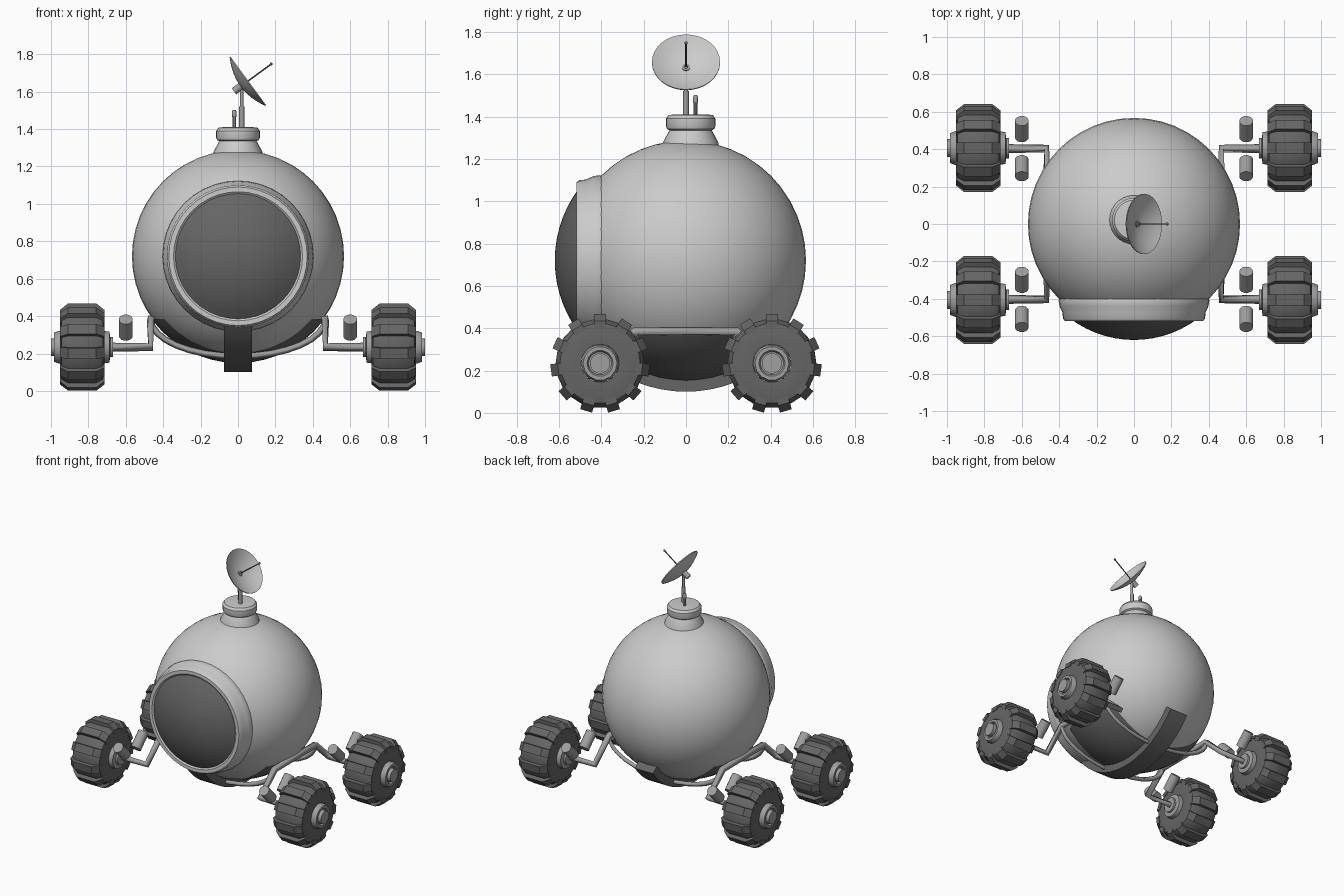
import bpy, bmesh
from math import sin, cos, pi, radians
from mathutils import Vector, Matrix

if "Cube" in bpy.data.objects:
    bpy.data.objects.remove(bpy.data.objects["Cube"])

dark = bpy.data.materials.new("dark_grey")
dark.diffuse_color = (0.13, 0.13, 0.13, 1)
dark.use_nodes = True
dark.node_tree.nodes["Principled BSDF"].inputs["Base Color"].default_value = dark.diffuse_color
mid = bpy.data.materials.new("mid_grey")
mid.diffuse_color = (0.35, 0.35, 0.35, 1)
mid.use_nodes = True
mid.node_tree.nodes["Principled BSDF"].inputs["Base Color"].default_value = mid.diffuse_color


def finish(bm, name, mat=None, smooth=35):
    bmesh.ops.recalc_face_normals(bm, faces=bm.faces)
    me = bpy.data.meshes.new(name)
    bm.to_mesh(me)
    bm.free()
    ob = bpy.data.objects.new(name, me)
    bpy.context.collection.objects.link(ob)
    if mat:
        me.materials.append(mat)
    if smooth:
        bpy.ops.object.select_all(action='DESELECT')
        ob.select_set(True)
        bpy.context.view_layer.objects.active = ob
        bpy.ops.object.shade_smooth_by_angle(angle=radians(smooth))
    return ob


def lathe(name, profile, origin, axis, segs=32, mat=None, closed=False, smooth=35):
    """Spin (radius, height) points around an axis through origin."""
    bm = bmesh.new()
    q = Vector(axis).to_track_quat('Z', 'Y')
    rings = []
    for r, h in profile:
        n = 1 if r == 0 else segs
        rings.append([bm.verts.new(Vector(origin) + q @ Vector(
            (r * cos(2 * pi * i / segs), r * sin(2 * pi * i / segs), h))) for i in range(n)])
    pairs = list(zip(rings, rings[1:])) + ([(rings[-1], rings[0])] if closed else [])
    for a, b in pairs:
        for i in range(segs):
            j = (i + 1) % segs
            ring = [a[i % len(a)], a[j % len(a)], b[j % len(b)], b[i % len(b)]]
            bm.faces.new(list(dict.fromkeys(ring)))
    return finish(bm, name, mat, smooth)


def cyl(name, a, b, r, segs=12, mat=None):
    a, b = Vector(a), Vector(b)
    return lathe(name, [(0, 0), (r, 0), (r, (b - a).length), (0, (b - a).length)], a, b - a, segs, mat)


def pipe(name, pts, r, mat=None):
    """Bent four-sided bar along a path."""
    cu = bpy.data.curves.new(name, 'CURVE')
    cu.dimensions = '3D'
    cu.bevel_depth, cu.bevel_resolution, cu.use_fill_caps = r, 0, True
    sp = cu.splines.new('POLY')
    sp.points.add(len(pts) - 1)
    for p, co in zip(sp.points, pts):
        p.co = (*co, 1)
    ob = bpy.data.objects.new(name, cu)
    bpy.context.collection.objects.link(ob)
    if mat:
        cu.materials.append(mat)
    bpy.ops.object.select_all(action='DESELECT')
    ob.select_set(True)
    bpy.context.view_layer.objects.active = ob
    bpy.ops.object.convert(target='MESH')


C = Vector((0, 0, 0.72))
R = 0.567

# Round cabin
bm = bmesh.new()
bmesh.ops.create_uvsphere(bm, u_segments=48, v_segments=24, radius=R, matrix=Matrix.Translation(C))
finish(bm, "cabin")

# Dark belly panel between the side rails
bm = bmesh.new()
bmesh.ops.create_uvsphere(bm, u_segments=48, v_segments=24, radius=R + 0.004, matrix=Matrix.Translation(C))
for co, no in (((0, 0.24, 0), (0, 1, 0)), ((0, -0.24, 0), (0, -1, 0)), ((0, 0, 0.385), (0, 0, 1))):
    bmesh.ops.bisect_plane(bm, geom=bm.verts[:] + bm.edges[:] + bm.faces[:],
                           plane_co=co, plane_no=no, clear_outer=True)
finish(bm, "belly_panel", dark)

# Front window and its rim
lathe("window_rim", [(0.335, 0.46), (0.335, 0.51), (0.345, 0.518), (0.37, 0.518), (0.38, 0.505),
                     (0.382, 0.475), (0.398, 0.44), (0.403, 0.41), (0.395, 0.38)],
      C, (0, -1, 0), 40, closed=True)
lathe("window", [(R * sin(a), 0.053 + R * cos(a)) for a in (radians(37 * i / 7) for i in range(8))],
      C, (0, -1, 0), 40, dark)

# Strap under the cabin, running front to back
bm = bmesh.new()
secs = []
for i in range(21):
    a = radians(217 + 106 * i / 20)
    secs.append([bm.verts.new((x, r * cos(a), C.z + r * sin(a)))
                 for x, r in ((-0.075, 0.55), (0.075, 0.55), (0.075, 0.62), (-0.075, 0.62))])
for a, b in zip(secs, secs[1:]):
    for k in range(4):
        bm.faces.new((a[k], a[(k + 1) % 4], b[(k + 1) % 4], b[k]))
bm.faces.new(secs[0])
bm.faces.new(secs[-1])
finish(bm, "belly_strap", dark)

# Cradle arcs joining the two rails
for sy in (-1, 1):
    pipe("cradle_arc", [(0.467 * cos(pi * i / 16), 0.24 * sy, 0.385 - 0.2 * sin(pi * i / 16))
                        for i in range(17)], 0.017, mid)

# Wheels, side frames and shock cylinders
WX, WY, WZ, N = 0.833, 0.406, 0.234, 11
TYRE = [(0.09, 0.115), (0.15, 0.118), (0.19, 0.11), (0.21, 0.075),
        (0.21, -0.075), (0.19, -0.11), (0.15, -0.118), (0.09, -0.115)]
HUB = [(0, -0.165), (0.055, -0.165), (0.055, -0.15), (0.085, -0.145), (0.09, -0.11),
       (0.09, 0.125), (0.08, 0.15), (0.062, 0.15), (0.055, 0.135), (0.048, 0.135),
       (0.048, 0.167), (0, 0.167)]
LUG = [(-0.118, 0.17), (-0.118, 0.2), (-0.075, 0.234), (0.075, 0.234), (0.118, 0.2), (0.118, 0.17)]
for sx in (-1, 1):
    pipe("side_frame", [(sx * x, y, z) for x, y, z in (
        (0.68, -0.403, WZ), (0.467, -0.403, WZ), (0.467, -0.24, 0.385),
        (0.467, 0.24, 0.385), (0.467, 0.403, WZ), (0.68, 0.403, WZ))], 0.024, mid)
    for sy in (-1, 1):
        o = Vector((sx * WX, sy * WY, WZ))
        lathe("tyre", TYRE, o, (sx, 0, 0), 22, dark, closed=True)
        lathe("wheel_hub", HUB, o, (sx, 0, 0), 14, mid)
        # Tread lugs, one at the very top
        bm = bmesh.new()
        for k in range(N):
            rot = Matrix.Rotation(2 * pi * k / N, 3, 'X')
            ends = [[bm.verts.new(o + rot @ Vector((h, t, r))) for h, r in LUG] for t in (-0.029, 0.029)]
            bm.faces.new(ends[0])
            bm.faces.new(ends[1])
            for i in range(6):
                j = (i + 1) % 6
                bm.faces.new((ends[0][i], ends[0][j], ends[1][j], ends[1][i]))
        finish(bm, "tread_lugs", dark, smooth=0)
        # Pair of cylinders in a V above the axle
        for d in (-1, 1):
            p = Vector((sx * 0.6, sy * 0.403, WZ))
            v = Vector((0, d, 1)).normalized()
            cyl("shock_cylinder", p + v * 0.085, p + v * 0.21, 0.037, 14, mid)

# Roof turret
lathe("roof_turret", [(0.135, 1.24), (0.13, 1.28), (0.1, 1.335), (0.112, 1.342), (0.117, 1.355),
                      (0.117, 1.39), (0.105, 1.407), (0.08, 1.41), (0, 1.41)],
      (0, 0.022, 0), (0, 0, 1), 28)

# Mast and short antenna
cyl("mast_base", (0.02, 0, 1.39), (0.02, 0, 1.52), 0.014, mat=mid)
cyl("mast", (0.02, 0, 1.5), (0.02, 0, 1.64), 0.009, mat=mid)
cyl("short_antenna", (-0.02, 0.045, 1.39), (-0.02, 0.045, 1.48), 0.009, 10, mid)
lathe("short_antenna_tip", [(0, 1.46), (0.013, 1.465), (0.013, 1.49), (0.008, 1.502), (0, 1.502)],
      (-0.02, 0.045, 0), (0, 0, 1), 10, mid)

# Dish with back socket and feed rod
D, n = Vector((0.055, 0, 1.658)), Vector((0.807, 0, 0.59))
bowl = [(0.161 * k / 6, 0.045 * (k / 6) ** 2 - 0.045) for k in range(7)]
lathe("dish", bowl + [(r, h - 0.006) for r, h in reversed(bowl)], D, n, 32)
cyl("dish_socket", D - n * 0.095, D - n * 0.04, 0.02, mat=mid)
cyl("feed_rod", D - n * 0.05, D + n * 0.15, 0.004, 8, dark)
bm = bmesh.new()
bmesh.ops.create_icosphere(bm, subdivisions=2, radius=0.008, matrix=Matrix.Translation(D + n * 0.152))
finish(bm, "feed_tip", dark)
